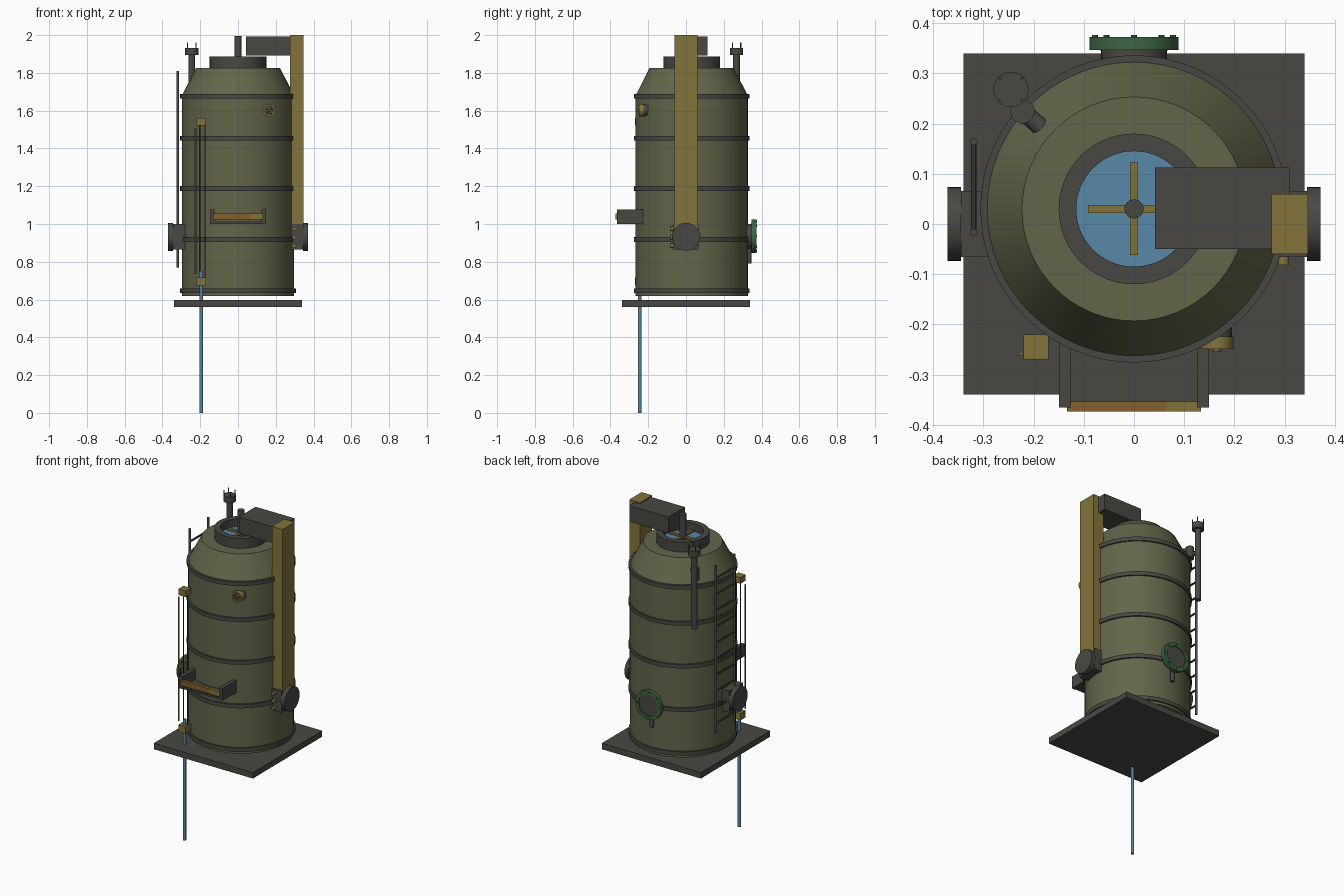
import bpy, bmesh, math
from mathutils import Vector

cube = bpy.data.objects.get("Cube")
if cube:
    bpy.data.objects.remove(cube, do_unlink=True)


def material(name, rgb):
    m = bpy.data.materials.new(name)
    m.use_nodes = True
    m.diffuse_color = (*rgb, 1)
    bsdf = next(n for n in m.node_tree.nodes if n.type == 'BSDF_PRINCIPLED')
    bsdf.inputs["Base Color"].default_value = (*rgb, 1)
    return m


OLIVE = material("olive", (0.125, 0.13, 0.068))
DARK = material("dark grey", (0.065, 0.064, 0.057))
BRASS = material("brass", (0.225, 0.175, 0.045))
AMBER = material("amber", (0.23, 0.115, 0.028))
BLUE = material("blue", (0.095, 0.25, 0.38))
GREEN = material("green", (0.045, 0.13, 0.055))

TANK_Y = 0.03
TANK_R = 0.297


def finish(name, bm, mat, smooth):
    bmesh.ops.recalc_face_normals(bm, faces=bm.faces)
    me = bpy.data.meshes.new(name)
    bm.to_mesh(me)
    bm.free()
    me.materials.append(mat)
    ob = bpy.data.objects.new(name, me)
    bpy.context.collection.objects.link(ob)
    if smooth:
        bpy.ops.object.select_all(action='DESELECT')
        ob.select_set(True)
        bpy.context.view_layer.objects.active = ob
        bpy.ops.object.shade_smooth_by_angle(angle=math.radians(20))
    return ob


def box(name, lo, hi, mat):
    bm = bmesh.new()
    bmesh.ops.create_cube(bm, size=1)
    lo, hi = Vector(lo), Vector(hi)
    for v in bm.verts:
        v.co = (lo + hi) / 2 + v.co * (hi - lo)
    return finish(name, bm, mat, False)


def rod(name, a, b, r, mat, sides=24):
    a, b = Vector(a), Vector(b)
    bm = bmesh.new()
    bmesh.ops.create_cone(bm, cap_ends=True, segments=sides, radius1=r, radius2=r, depth=(b - a).length)
    turn = Vector((0, 0, 1)).rotation_difference(b - a).to_matrix()
    for v in bm.verts:
        v.co = turn @ v.co + (a + b) / 2
    return finish(name, bm, mat, True)


def lathe(name, profile, centre, mat, closed=False, axis='Z', sides=64):
    """Spin (radius, height) points about an axis through centre."""
    bm = bmesh.new()
    verts = [bm.verts.new((r, 0, z)) for r, z in profile]
    for p, q in zip(verts, verts[1:] + (verts[:1] if closed else [])):
        if p is not q:
            bm.edges.new((p, q))
    bmesh.ops.spin(bm, geom=bm.verts[:] + bm.edges[:], cent=(0, 0, 0), axis=(0, 0, 1),
                   angle=math.tau, steps=sides, use_duplicate=False)
    bmesh.ops.remove_doubles(bm, verts=bm.verts, dist=1e-5)
    for v in bm.verts:
        x, y, z = v.co
        v.co = Vector(centre) + (Vector((x, z, -y)) if axis == 'Y' else v.co)
    return finish(name, bm, mat, True)


def ring(name, r0, r1, z0, z1, centre, mat, axis='Z'):
    return lathe(name, [(r0, z0), (r1, z0), (r1, z1), (r0, z1)], centre, mat, True, axis)


# Base plate and tank shell
box("base_plate", (-0.34, -0.34, 0.56), (0.34, 0.34, 0.597), DARK)
axis_pt = (0, TANK_Y, 0)
lathe("tank_shell", [(0, 0.62), (TANK_R, 0.62), (TANK_R, 1.68), (0.223, 1.825), (0, 1.825)],
      axis_pt, OLIVE)
for i, z in enumerate((0.647, 0.918, 1.188, 1.453, 1.677)):
    ring(f"tank_band_{i}", 0.29, 0.306, z - 0.012, z + 0.012, axis_pt, DARK)

# Open collar with liquid and stirrer
ring("top_collar", 0.115, 0.15, 1.82, 1.887, axis_pt, DARK)
rod("liquid_surface", (0, TANK_Y, 1.822), (0, TANK_Y, 1.838), 0.116, BLUE, 48)
box("stirrer_blade_x", (-0.092, TANK_Y - 0.008, 1.848), (0.092, TANK_Y + 0.008, 1.86), BRASS)
box("stirrer_blade_y", (-0.008, TANK_Y - 0.092, 1.848), (0.008, TANK_Y + 0.092, 1.86), BRASS)
rod("stirrer_shaft", (0, TANK_Y, 1.83), (0, TANK_Y, 1.995), 0.019, DARK)

# Drive arm and column
box("drive_arm", (0.042, -0.05, 1.893), (0.31, 0.113, 1.993), DARK)
box("drive_column", (0.274, -0.06, 0.93), (0.347, 0.06, 2.0), BRASS)

# Side ports with round flanges
for side, s in (("left", 1), ("right", -1)):
    x0, x1 = sorted((s * 0.27, s * 0.345))
    box(f"{side}_port_body", (x0, -0.066, 0.865), (x1, 0.066, 1.0), DARK)
    rod(f"{side}_port_flange", (s * 0.345, 0, 0.932), (s * 0.371, 0, 0.932), 0.074, DARK, 32)
for i, z in enumerate((0.885, 0.93, 0.975)):
    rod(f"port_bolt_{i}", (0.298, -0.082, z), (0.298, -0.06, z), 0.011, BRASS, 12)
rod("port_bolt_back", (0.298, 0.06, 0.93), (0.298, 0.076, 0.93), 0.011, BRASS, 12)

# Ladder on the right side
RAILS = (-0.017, 0.164)
for name, y in zip(("front", "back"), RAILS):
    rod(f"ladder_rail_{name}", (-0.319, y, 0.77), (-0.319, y, 1.81), 0.0075, DARK, 12)
for i in range(10):
    z = 0.83 + i * 0.1
    rod(f"ladder_rung_{i}", (-0.319, RAILS[0], z), (-0.319, RAILS[1], z), 0.006, DARK, 10)

# Vent stack with cap, pins and inlet elbow
vx, vy = -0.245, 0.268
rod("vent_stack", (vx, vy, 1.44), (vx, vy, 1.9), 0.018, DARK)
rod("vent_cap", (vx, vy, 1.895), (vx, vy, 1.932), 0.035, DARK)
for i in range(4):
    a = math.tau * i / 4 + math.pi / 4
    px, py = vx + 0.031 * math.cos(a), vy + 0.031 * math.sin(a)
    rod(f"vent_pin_{i}", (px, py, 1.925), (px, py, 1.962), 0.003, DARK, 8)
rod("vent_elbow", (-0.222, 0.224, 1.72), (-0.222, 0.224, 1.79), 0.024, DARK)
rod("vent_inlet", (-0.222, 0.224, 1.765), (-0.178, 0.187, 1.765), 0.018, DARK)
rod("vent_link", (vx, vy, 1.745), (-0.222, 0.224, 1.745), 0.014, DARK)

# Level gauge with liquid column and drain line
gx, gy = -0.195, -0.245
box("gauge_head", (gx - 0.025, gy - 0.025, 1.522), (gx + 0.025, gy + 0.025, 1.56), BRASS)
box("gauge_foot", (gx - 0.025, gy - 0.025, 0.674), (gx + 0.025, gy + 0.025, 0.717), BRASS)
for side, dx in (("right", -0.008), ("left", 0.02)):
    rod(f"gauge_rod_{side}", (gx + dx, gy, 0.7), (gx + dx, gy, 1.53), 0.0035, DARK, 8)
rod("gauge_scale", (gx - 0.03, gy - 0.013, 0.735), (gx - 0.03, gy - 0.013, 1.505), 0.004, BRASS, 8)
rod("liquid_line", (gx, gy, 0), (gx, gy, 0.75), 0.0095, BLUE, 16)

# Front bracket holding a two-colour tube
for side, s in (("left", 1), ("right", -1)):
    x0, x1 = sorted((s * 0.125, s * 0.149))
    box(f"bracket_{side}", (x0, -0.365, 1.0), (x1, -0.21, 1.076), DARK)
box("bracket_shelf", (-0.125, -0.362, 1.0), (0.125, -0.23, 1.012), DARK)
box("tube_amber", (-0.133, -0.373, 1.024), (0.065, -0.354, 1.055), AMBER)
box("tube_brass", (0.065, -0.373, 1.024), (0.133, -0.354, 1.055), BRASS)

# Round gauge on the front
cx, cz = 0.165, 1.602
rod("dial_body", (cx, -0.2, cz), (cx, -0.24, cz), 0.03, DARK, 32)
ring("dial_rim", 0.023, 0.033, -0.249, -0.224, (cx, 0, cz), BRASS, 'Y')
for i in range(2):
    a = math.pi / 4 + i * math.pi / 2
    d = Vector((math.cos(a), 0, math.sin(a))) * 0.026
    c = Vector((cx, -0.242, cz))
    rod(f"dial_spoke_{i}", c - d, c + d, 0.004, BRASS, 8)
rod("dial_hub", (cx, -0.238, cz), (cx, -0.255, cz), 0.007, OLIVE, 12)

# Rear hatch with green rim, bolts and drain
hz = 0.935
rod("hatch_neck", (0, 0.3, hz), (0, 0.35, hz), 0.066, DARK, 32)
ring("hatch_rim", 0.066, 0.089, 0.347, 0.372, (0, 0, hz), GREEN, 'Y')
rod("hatch_cover", (0, 0.345, hz), (0, 0.366, hz), 0.067, DARK, 32)
for i in range(8):
    a = math.tau * i / 8
    bx, bz = 0.078 * math.cos(a), hz + 0.078 * math.sin(a)
    rod(f"hatch_bolt_{i}", (bx, 0.368, bz), (bx, 0.376, bz), 0.006, GREEN, 8)
rod("hatch_drain", (0, 0.335, 0.79), (0, 0.335, 0.88), 0.012, DARK, 16)
